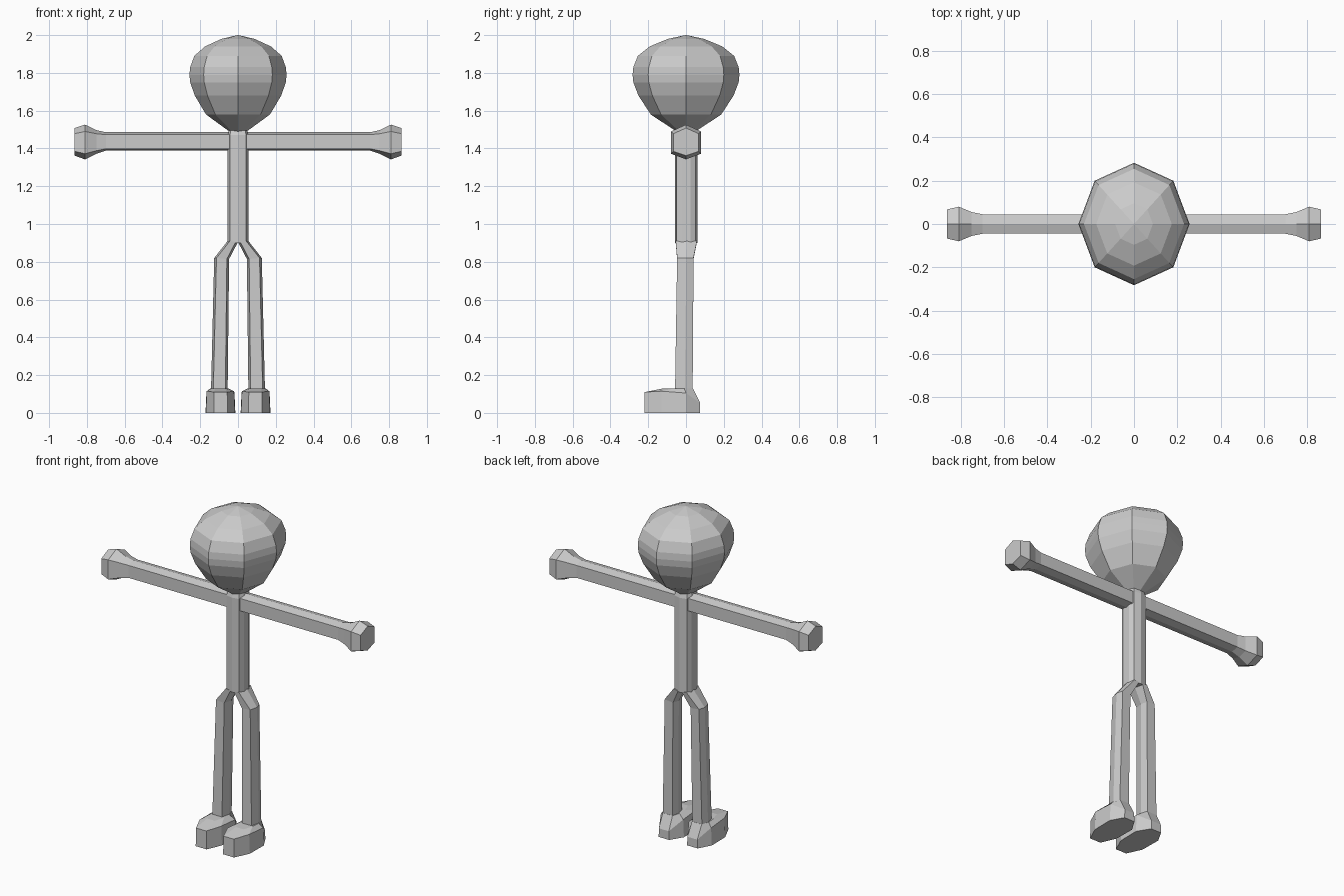
import bpy, bmesh, math

cube = bpy.data.objects.get("Cube")
if cube:
    bpy.data.objects.remove(cube, do_unlink=True)

grey = bpy.data.materials.new("light_grey")
grey.use_nodes = True
grey.diffuse_color = (0.6, 0.6, 0.6, 1)
grey.node_tree.nodes["Principled BSDF"].inputs["Base Color"].default_value = (0.6, 0.6, 0.6, 1)


def loft(name, rings):
    """Skin a stack of equal-length rings and cap both ends."""
    bm = bmesh.new()
    loops = [[bm.verts.new(p) for p in ring] for ring in rings]
    n = len(rings[0])
    for a, b in zip(loops, loops[1:]):
        for i in range(n):
            j = (i + 1) % n
            bm.faces.new((a[i], a[j], b[j], b[i]))
    bm.faces.new(loops[0])
    bm.faces.new(loops[-1])
    bmesh.ops.recalc_face_normals(bm, faces=bm.faces)
    mesh = bpy.data.meshes.new(name)
    bm.to_mesh(mesh)
    bm.free()
    mesh.materials.append(grey)
    obj = bpy.data.objects.new(name, mesh)
    bpy.context.collection.objects.link(obj)
    return obj


def mirrored(name, rings):
    """Make a left part at +x and its right twin."""
    loft("left_" + name, rings)
    loft("right_" + name, [[(-x, y, z) for x, y, z in r] for r in rings])


# Head: faceted eight-sided ball, tapering to the neck (z, relative radius)
profile = [(1.49, 0.18), (1.58, 0.66), (1.68, 0.89), (1.75, 0.985), (1.79, 1.0),
           (1.83, 0.985), (1.89, 0.9), (1.94, 0.68), (1.98, 0.34), (2.0, 0.01)]
loft("head", [[(0.257 * r * math.cos(i * math.pi / 4),
                0.283 * r * math.sin(i * math.pi / 4), z) for i in range(8)]
              for z, r in profile])

# Torso: slim post with a ridge down front and back
section = [(0, -0.057), (0.043, -0.05), (0.055, -0.02), (0.055, 0.025),
           (0.043, 0.05), (0, 0.06), (-0.043, 0.05), (-0.055, 0.025),
           (-0.055, -0.02), (-0.043, -0.05)]
loft("torso", [[(x * s, y * s, z) for x, y in section]
               for z, s in [(0.9, 1), (1.47, 1), (1.5, 0.85)]])


# Arms and fists: six-sided, ridged along top and bottom
def arm_ring(x, w, top, side_top, side_bottom, bottom):
    return [(x, 0, top), (x, w, side_top), (x, w, side_bottom),
            (x, 0, bottom), (x, -w, side_bottom), (x, -w, side_top)]


mirrored("arm", [
    arm_ring(0.0, 0.045, 1.486, 1.473, 1.398, 1.388),
    arm_ring(0.70, 0.045, 1.486, 1.473, 1.398, 1.388),
    arm_ring(0.75, 0.055, 1.497, 1.478, 1.388, 1.372),
    arm_ring(0.81, 0.08, 1.526, 1.49, 1.372, 1.342),
    arm_ring(0.865, 0.067, 1.508, 1.478, 1.385, 1.362)])


# Legs: six-sided, ridged along the inner and outer sides
def leg_ring(xi, xo, yf, yb, zi, zo):
    e = 0.012
    mid = (yf + yb) / 2 + 0.005
    return [(xi, mid, zi), (xi + e, yf, zi), (xo - e, yf, zo),
            (xo, mid, zo), (xo - e, yb, zo), (xi + e, yb, zi)]


mirrored("leg", [
    leg_ring(0.0, 0.055, -0.055, 0.058, 0.905, 0.91),
    leg_ring(0.047, 0.126, -0.047, 0.04, 0.815, 0.82),
    leg_ring(0.055, 0.143, -0.058, 0.035, 0.11, 0.11)])

# Feet: tapered soles, upright sides, sloping heel and instep
sole = [(0.055, -0.22), (0.128, -0.22), (0.17, -0.13), (0.172, 0.0),
        (0.13, 0.075), (0.06, 0.075), (0.014, 0.0), (0.016, -0.13)]
rim_z = [0.11, 0.11, 0.115, 0.105, 0.052, 0.052, 0.105, 0.115]
top = [(0.07, -0.12), (0.122, -0.12), (0.14, -0.06), (0.145, -0.01),
       (0.13, 0.036), (0.065, 0.036), (0.05, -0.01), (0.052, -0.06)]
mirrored("foot", [
    [(x, y, 0) for x, y in sole],
    [(0.093 + (x - 0.093) * 0.94, y, z) for (x, y), z in zip(sole, rim_z)],
    [(x, y, 0.13) for x, y in top]])
